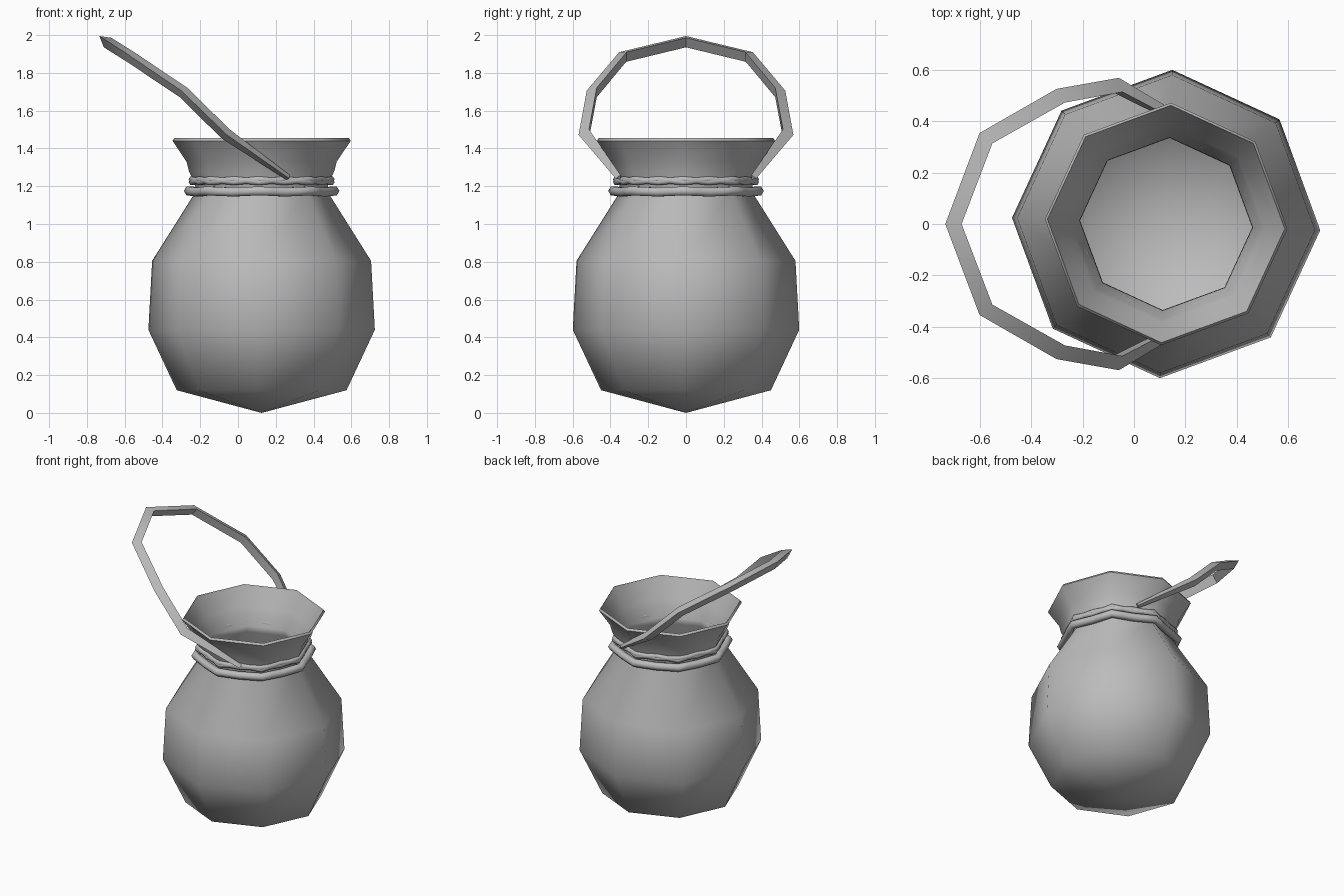
import bpy, bmesh, math
from mathutils import Vector

cube = bpy.data.objects.get("Cube")
if cube:
    bpy.data.objects.remove(cube, do_unlink=True)

CENTRE = Vector((0.125, 0, 0))
SIDES = 8
TURN = math.radians(-2.3)

clay = bpy.data.materials.new("grey_clay")
clay.use_nodes = True
clay.diffuse_color = (0.5, 0.5, 0.5, 1)
clay.node_tree.nodes["Principled BSDF"].inputs["Base Color"].default_value = (0.5, 0.5, 0.5, 1)


def finish(name, bm, angle):
    """Turn a bmesh into a shaded object."""
    bmesh.ops.recalc_face_normals(bm, faces=bm.faces)
    mesh = bpy.data.meshes.new(name)
    bm.to_mesh(mesh)
    bm.free()
    mesh.materials.append(clay)
    obj = bpy.data.objects.new(name, mesh)
    bpy.context.collection.objects.link(obj)
    bpy.ops.object.select_all(action='DESELECT')
    obj.select_set(True)
    bpy.context.view_layer.objects.active = obj
    bpy.ops.object.shade_smooth_by_angle(angle=math.radians(angle))
    return obj


def loft(name, rings, closed, angle):
    """Skin a list of point rings, either as a loop or with capped ends."""
    bm = bmesh.new()
    loops = [[bm.verts.new(p) for p in ring] for ring in rings]
    pairs = list(zip(loops, loops[1:]))
    if closed:
        pairs.append((loops[-1], loops[0]))
    else:
        bm.faces.new(loops[0])
        bm.faces.new(loops[-1])
    for a, b in pairs:
        for i in range(len(a)):
            j = (i + 1) % len(a)
            bm.faces.new((a[i], a[j], b[j], b[i]))
    return finish(name, bm, angle)


# Pot: eight-sided thin shell, outer wall up to the rim and inner wall back down
outer = [(0, 0), (0.45, 0.12), (0.6, 0.44), (0.58, 0.805), (0.35, 1.17),
         (0.352, 1.21), (0.385, 1.28), (0.398, 1.33), (0.472, 1.44), (0.462, 1.455)]
inner = [(max(r - 0.015, 0), z + (0.02 if z < 0.2 else 0)) for r, z in outer[:-1]]
profile = outer + inner[::-1]
bm = bmesh.new()
points = [bm.verts.new(CENTRE + Vector((r * math.cos(TURN), r * math.sin(TURN), z)))
          for r, z in profile]
edges = [bm.edges.new(pair) for pair in zip(points, points[1:])]
bmesh.ops.spin(bm, geom=points + edges, cent=CENTRE, axis=(0, 0, 1),
               angle=math.tau, steps=SIDES, use_merge=True)
bmesh.ops.remove_doubles(bm, verts=bm.verts, dist=0.001)
finish("pot", bm, 55)


# Cords: wavy rings tied around the neck
def cord(name, radius, height, thick, wave, phase):
    steps, rings = SIDES * 4, []
    for k in range(steps):
        a = math.tau * k / steps + TURN
        local = (a - TURN) % (math.tau / SIDES) - math.pi / SIDES
        # follow the flat sides of the neck
        r = radius * math.cos(math.pi / SIDES) / math.cos(local)
        z = height + wave * math.cos(SIDES * (a - TURN) + phase)
        out = Vector((math.cos(a), math.sin(a), 0))
        rings.append([CENTRE + out * (r + thick * math.cos(t)) + Vector((0, 0, z + thick * math.sin(t)))
                      for t in (math.tau * i / 6 for i in range(6))])
    return loft(name, rings, True, 65)


cord("lower_cord", 0.385, 1.172, 0.027, 0.003, 0)
cord("upper_cord_a", 0.368, 1.229, 0.019, 0.007, 0)
cord("upper_cord_b", 0.368, 1.229, 0.019, 0.007, math.pi)

# Handle: three-sided bar arching over to one side, mirrored front to back
half = [(-0.063, 0.532, 1.475), (-0.293, 0.49, 1.70), (-0.58, 0.328, 1.893)]
half.insert(0, (0.267, 0.355, 1.245))
path = [Vector(p) for p in half]
path += [Vector((-0.705, 0, 1.972))] + [Vector((p.x, -p.y, p.z)) for p in path[::-1]]
tilt = Vector((0.62, 0, 0.78))
sections = []
for i, p in enumerate(path):
    before = (p - path[max(i - 1, 0)]).normalized()
    after = (path[min(i + 1, len(path) - 1)] - p).normalized()
    tangent = (before + after).normalized()
    away = tilt.cross(tangent).normalized()
    if away.dot(p - Vector((-0.1, 0, 1.5))) < 0:
        away.negate()
    up = tangent.cross(away).normalized()
    if up.z < 0:
        up.negate()
    size = 0.018 if i in (0, len(path) - 1) else 0.037
    sections.append([p + size * (away * math.cos(t) + up * math.sin(t))
                     for t in (math.tau * k / 3 for k in range(3))])
loft("handle", sections, False, 35)
